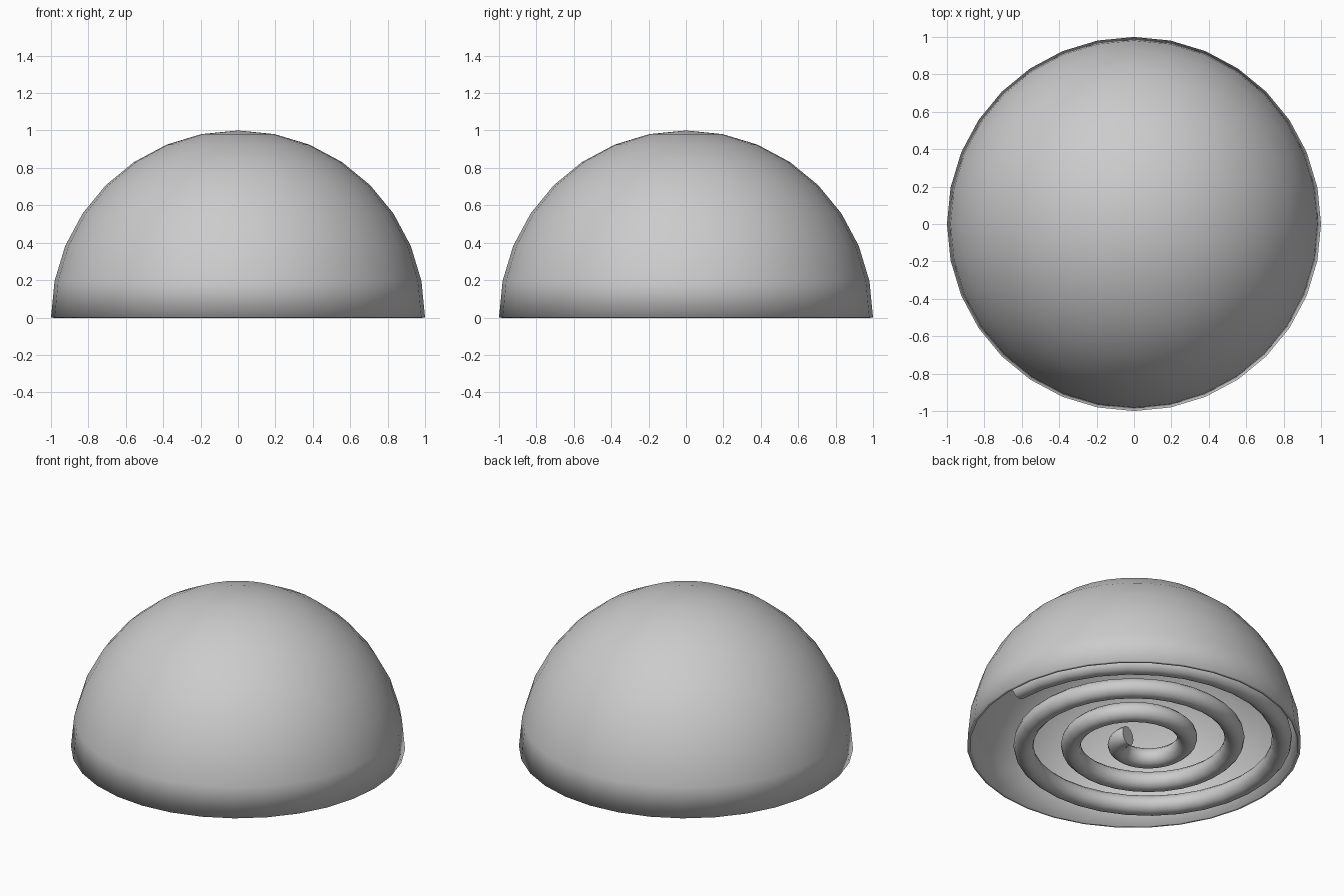
import bpy, bmesh, math

if "Cube" in bpy.data.objects:
    bpy.data.objects.remove(bpy.data.objects["Cube"])

# Dome: upper half of a 32 x 16 sphere, given a thin wall
bpy.ops.mesh.primitive_uv_sphere_add(segments=32, ring_count=16, radius=1)
dome = bpy.context.object
dome.name = "dome_shell"
bm = bmesh.new()
bm.from_mesh(dome.data)
bmesh.ops.delete(bm, geom=[v for v in bm.verts if v.co.z < -0.01], context='VERTS')
bm.to_mesh(dome.data)
bm.free()
wall = dome.modifiers.new("wall", 'SOLIDIFY')
wall.thickness = 0.02
wall.offset = -1
bpy.ops.object.shade_smooth()

# Coil: flat three-turn spiral tube, running clockwise inside the rim
TURNS, STEPS, TUBE = 3, 32, 0.06
R0, R1 = 0.10, 0.955
CENTRE = (-0.073, -0.023, 0.06)
curve = bpy.data.curves.new("spiral_coil", 'CURVE')
curve.dimensions = '3D'
curve.bevel_depth = TUBE
curve.bevel_resolution = 4
curve.use_fill_caps = True
n = TURNS * STEPS
line = curve.splines.new('POLY')
line.points.add(n)
for i, p in enumerate(line.points):
    a = -2 * math.pi * i / STEPS
    r = R0 + (R1 - R0) * i / n
    p.co = (CENTRE[0] + r * math.cos(a), CENTRE[1] + r * math.sin(a), CENTRE[2], 1)
line.use_smooth = True
coil = bpy.data.objects.new("spiral_coil", curve)
bpy.context.collection.objects.link(coil)

# Turn the tube into a mesh with smooth sides and crisp end caps
bpy.ops.object.select_all(action='DESELECT')
coil.select_set(True)
bpy.context.view_layer.objects.active = coil
bpy.ops.object.convert(target='MESH')
bpy.ops.object.shade_smooth_by_angle(angle=math.radians(40))
